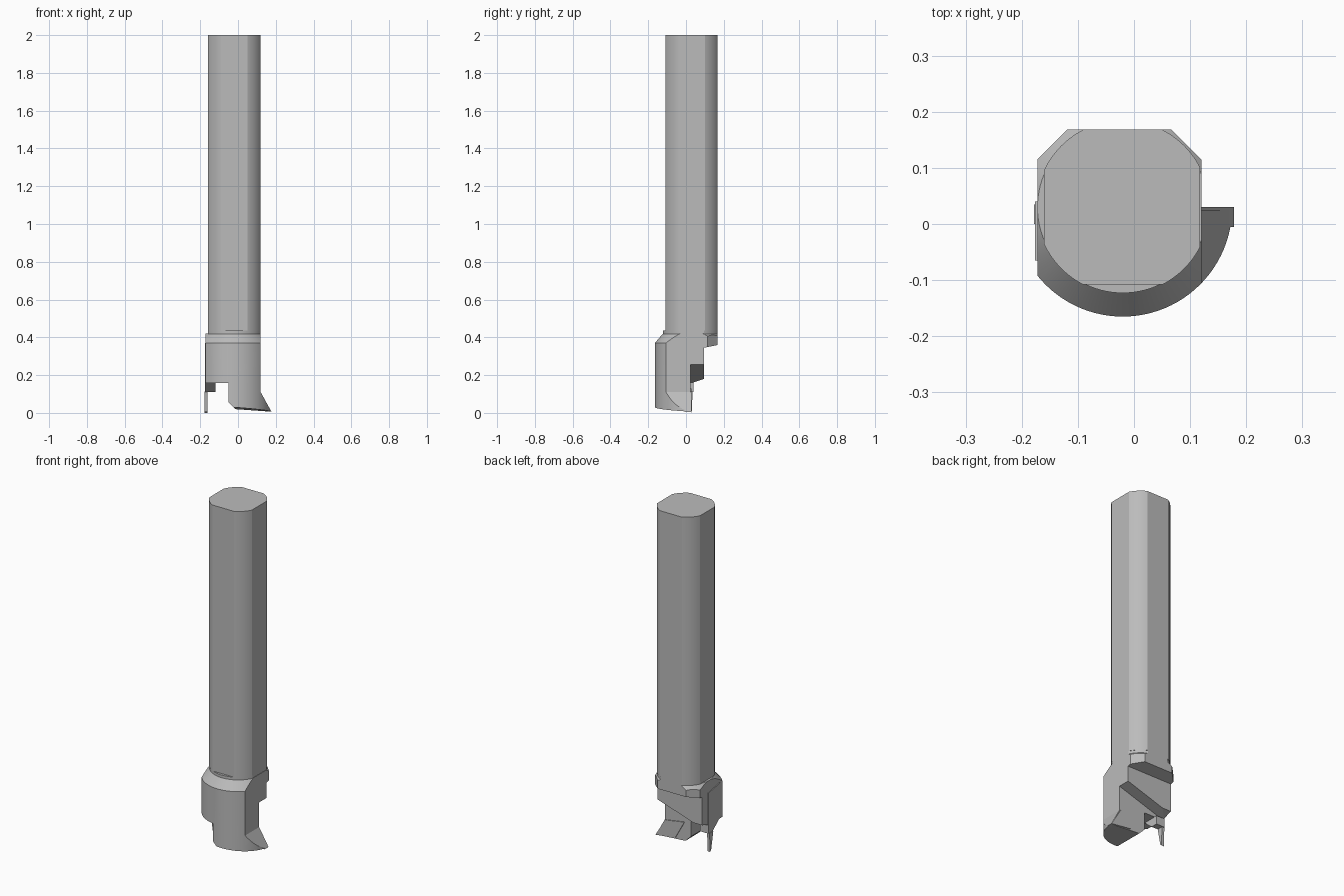
import bpy, bmesh, math
from mathutils import Vector

if "Cube" in bpy.data.objects:
    bpy.data.objects.remove(bpy.data.objects["Cube"])

CX, CY = -0.02, 0.03          # tool axis
steel = bpy.data.materials.new("steel_grey")
steel.diffuse_color = (0.5, 0.5, 0.5, 1)
steel.use_nodes = True
steel.node_tree.nodes["Principled BSDF"].inputs["Base Color"].default_value = steel.diffuse_color


def finish(bm, name):
    bmesh.ops.remove_doubles(bm, verts=bm.verts[:], dist=1e-5)
    bmesh.ops.recalc_face_normals(bm, faces=bm.faces[:])
    me = bpy.data.meshes.new(name)
    bm.to_mesh(me)
    bm.free()
    me.materials.append(steel)
    me.shade_smooth()
    me.set_sharp_from_angle(angle=math.radians(15))
    ob = bpy.data.objects.new(name, me)
    bpy.context.collection.objects.link(ob)
    return ob


def turned(name, rings, cuts):
    """Stack of (radius, z) rings round the tool axis, trimmed by planes (point, outward normal)."""
    bm = bmesh.new()
    n = 96
    loops = []
    for r, z in rings:
        loops.append([bm.verts.new((CX + r * math.cos(2 * math.pi * i / n),
                                    CY + r * math.sin(2 * math.pi * i / n), z)) for i in range(n)])
    for a, b in zip(loops, loops[1:]):
        for i in range(n):
            j = (i + 1) % n
            bm.faces.new((a[i], a[j], b[j], b[i]))
    bm.faces.new(loops[0][::-1])
    bm.faces.new(loops[-1])
    for co, no in cuts:
        bmesh.ops.bisect_plane(bm, geom=bm.verts[:] + bm.edges[:] + bm.faces[:], dist=1e-6,
                               plane_co=Vector(co), plane_no=Vector(no).normalized(), clear_outer=True)
        rim = [e for e in bm.edges if e.is_boundary]
        if rim:
            bmesh.ops.edgeloop_fill(bm, edges=rim)
    return finish(bm, name)


def prism(name, pts, lo, hi, axis):
    """Flat outline pushed along x (outline in y, z) or y (outline in x, z)."""
    bm = bmesh.new()
    place = (lambda p, d: (d, p[0], p[1])) if axis == "x" else (lambda p, d: (p[0], d, p[1]))
    a = [bm.verts.new(place(p, lo)) for p in pts]
    b = [bm.verts.new(place(p, hi)) for p in pts]
    bm.faces.new(a)
    bm.faces.new(b[::-1])
    for i in range(len(pts)):
        j = (i + 1) % len(pts)
        bm.faces.new((a[i], b[i], b[j], a[j]))
    return finish(bm, name)


def left(x): return ((x, 0, 0), (-1, 0, 0))
def right(x): return ((x, 0, 0), (1, 0, 0))
def back(y): return ((0, y, 0), (0, 1, 0))
def front(y): return ((0, y, 0), (0, -1, 0))


# Shank with four flats, and the round neck under it
turned("shank", [(0.155, 0.435), (0.155, 2.0)],
       [left(-0.16), right(0.118), back(0.168), front(-0.108)])
turned("neck", [(0.153, 0.41), (0.153, 0.435)], [left(-0.16), right(0.118), back(0.168)])

sides = [left(-0.172), right(0.12)]
head = [(0.195, 0.0), (0.195, 0.37), (0.152, 0.42)]

# Collar with bevelled back corners and sloping underside
turned("collar", head, sides + [
    back(0.168),
    ((0.12, 0.115, 0), (1, 1, 0)),
    ((-0.172, 0.115, 0), (-1, 1, 0)),
    ((0, 0.095, 0.345), (0, 0.2, -1))])

# Middle of the head, with the slanting chip gullet roof
turned("head_body", head, sides + [
    back(0.095),
    ((0.12, 0, 0.255), (0.32, 0, -1)),
    ((0, 0.02, 0.155), (0, 0.33, -1))])

# Front half of the head
turned("head_front", head, sides + [back(0.025), ((0, 0, 0.158), (0, 0, -1))])

# Jaw reaching down, and its flared foot
floor = ((0, 0, 0.02), (-0.07, -0.05, -1))
turned("jaw", head, [left(-0.05), right(0.12), back(0.025), floor,
                     ((-0.05, 0, 0.055), (-1, 0, -1))])
turned("jaw_foot", head, [left(0.08), back(0.025), floor,
                          ((0.12, 0, 0.11), (0.1, 0, 0.055))])

# Cutting insert on the jaw
prism("cutting_insert", [(0.178, 0.006), (0.115, 0.11), (-0.01, 0.13), (0.05, 0.022)],
      -0.005, 0.03, "y")

# Side plate, wedge holder and thin trimming blade
prism("side_plate", [(-0.065, 0.16), (0.04, 0.16), (0.04, 0.35), (-0.065, 0.37)],
      -0.176, -0.17, "x")
prism("blade_holder", [(-0.06, 0.16), (0.04, 0.16), (0.04, 0.11), (0.0, 0.11)],
      -0.174, -0.12, "x")
prism("trimming_blade", [(0.0, 0.112), (0.035, 0.112), (0.03, 0.0), (0.02, 0.01)],
      -0.178, -0.162, "x")
